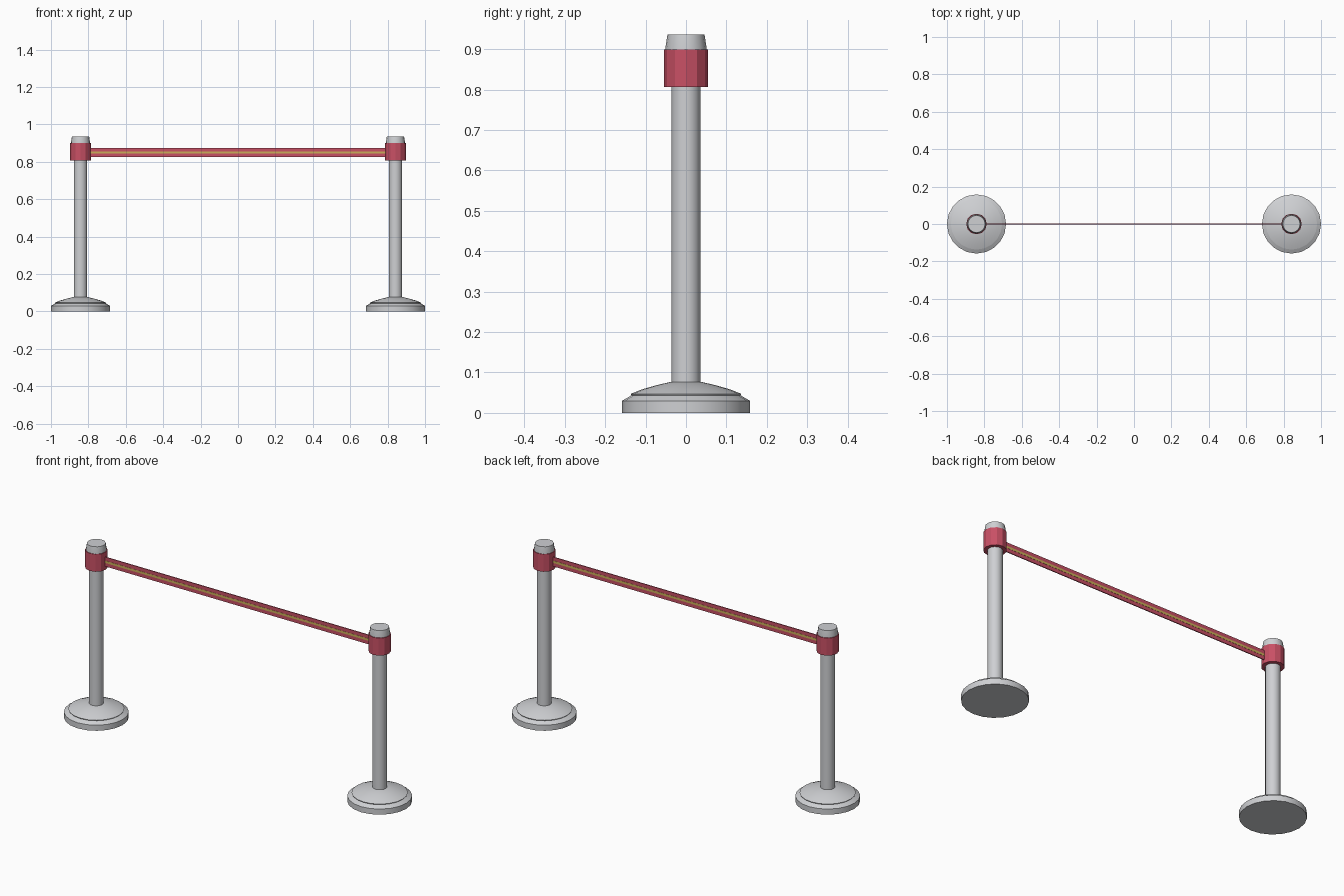
import bpy, bmesh, math

cube = bpy.data.objects.get("Cube")
if cube:
    bpy.data.objects.remove(cube)


def material(name, rgb):
    m = bpy.data.materials.new(name)
    m.use_nodes = True
    m.diffuse_color = (*rgb, 1)
    m.node_tree.nodes["Principled BSDF"].inputs["Base Color"].default_value = (*rgb, 1)
    return m


METAL = material("brushed steel", (0.62, 0.63, 0.65))
RED = material("red", (0.58, 0.08, 0.13))
YELLOW = material("yellow stripe", (0.60, 0.42, 0.10))


def finish(name, bm, mat, smooth=None):
    bmesh.ops.recalc_face_normals(bm, faces=bm.faces)
    mesh = bpy.data.meshes.new(name)
    bm.to_mesh(mesh)
    bm.free()
    mesh.materials.append(mat)
    ob = bpy.data.objects.new(name, mesh)
    bpy.context.collection.objects.link(ob)
    if smooth:
        bpy.ops.object.select_all(action='DESELECT')
        bpy.context.view_layer.objects.active = ob
        ob.select_set(True)
        bpy.ops.object.shade_smooth_by_angle(angle=math.radians(smooth))
    return ob


def lathe(name, x, profile, sides, mat, smooth=None):
    """Closed solid turned about the vertical through x, from (radius, z) pairs."""
    bm = bmesh.new()
    rings = []
    for r, z in profile:
        rings.append([bm.verts.new((x + r * math.cos(math.tau * i / sides),
                                    r * math.sin(math.tau * i / sides), z))
                      for i in range(sides)])
    for a, b in zip(rings, rings[1:]):
        for i in range(sides):
            j = (i + 1) % sides
            bm.faces.new((a[i], a[j], b[j], b[i]))
    bm.faces.new(rings[0])
    bm.faces.new(rings[-1])
    return finish(name, bm, mat, smooth)


def box(name, size, z, mat):
    bm = bmesh.new()
    bmesh.ops.create_cube(bm, size=1)
    for v in bm.verts:
        v.co = (v.co.x * size[0], v.co.y * size[1], v.co.z * size[2] + z)
    return finish(name, bm, mat)


# Two matching posts
POST_X = 0.842
for side, x in (("left", POST_X), ("right", -POST_X)):
    lathe(side + "_base_plate", x,
          [(0.158, 0), (0.158, 0.03), (0.136, 0.043)], 20, METAL, 30)
    lathe(side + "_base_dome", x,
          [(0.133, 0.04), (0.137, 0.047), (0.11, 0.058), (0.075, 0.068), (0.037, 0.077)],
          20, METAL, 30)
    lathe(side + "_pole", x, [(0.036, 0.07), (0.036, 0.82)], 16, METAL, 40)
    lathe(side + "_collar", x, [(0.055, 0.806), (0.055, 0.9)], 12, RED)
    lathe(side + "_cap", x, [(0.051, 0.895), (0.051, 0.903), (0.046, 0.936)], 16, METAL, 30)

# Belt stretched between the collars, with a thin stripe on both faces
LENGTH = 2 * POST_X - 0.09
box("belt", (LENGTH, 0.005, 0.05), 0.85, RED)
box("belt_stripe", (LENGTH, 0.007, 0.012), 0.85, YELLOW)
